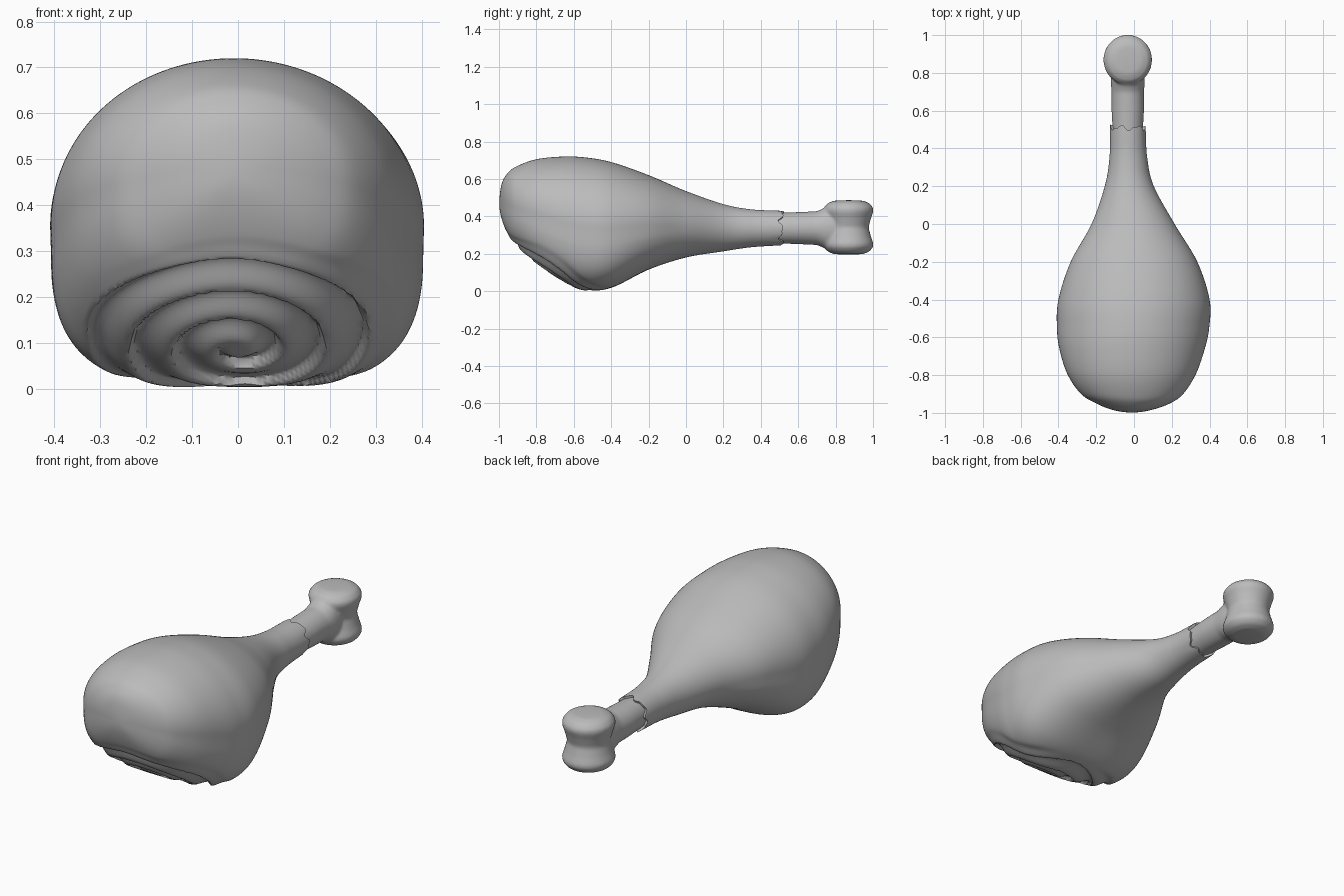
import bpy, bmesh, math
from mathutils import Vector

cube = bpy.data.objects.get("Cube")
if cube:
    bpy.data.objects.remove(cube, do_unlink=True)

grey = bpy.data.materials.new("plain_grey")
grey.use_nodes = True
colour = (0.5, 0.5, 0.5, 1)
grey.diffuse_color = colour
grey.node_tree.nodes["Principled BSDF"].inputs["Base Color"].default_value = colour


def smooth(a, b, t):
    t = min(1, max(0, (t - a) / (b - a)))
    return t * t * (3 - 2 * t)


def catmull(p, t):
    a, b, c, d = p
    return [0.5 * (2 * j + (k - i) * t + (2 * i - 5 * j + 4 * k - l) * t * t
                   + (3 * j - i - 3 * k + l) * t ** 3) for i, j, k, l in zip(a, b, c, d)]


def loft(bm, rings):
    loops = [[bm.verts.new(p) for p in ring] for ring in rings]
    for a, b in zip(loops, loops[1:]):
        for i in range(len(a)):
            j = (i + 1) % len(a)
            bm.faces.new((a[i], a[j], b[j], b[i]))
    bm.faces.new(loops[0])
    bm.faces.new(loops[-1])


def finish(bm, name):
    bmesh.ops.recalc_face_normals(bm, faces=bm.faces[:])
    mesh = bpy.data.meshes.new(name)
    bm.to_mesh(mesh)
    bm.free()
    mesh.materials.append(grey)
    obj = bpy.data.objects.new(name, mesh)
    bpy.context.collection.objects.link(obj)
    bpy.ops.object.select_all(action="DESELECT")
    obj.select_set(True)
    bpy.context.view_layer.objects.active = obj
    return obj


# Meat sections: y, top, bottom, right edge, left edge
stations = [
    (-0.998, 0.47, 0.468, -0.011, -0.01), (-0.985, 0.575, 0.385, -0.11, 0.09),
    (-0.95, 0.635, 0.3, -0.2, 0.19), (-0.9, 0.67, 0.235, -0.28, 0.26),
    (-0.8, 0.705, 0.148, -0.35, 0.325), (-0.67, 0.719, 0.06, -0.393, 0.372),
    (-0.55, 0.716, 0.005, -0.408, 0.398), (-0.4, 0.69, 0.018, -0.4, 0.4),
    (-0.2, 0.62, 0.115, -0.335, 0.335), (0, 0.535, 0.18, -0.225, 0.215),
    (0.2, 0.465, 0.213, -0.155, 0.105), (0.35, 0.437, 0.235, -0.13, 0.07),
    (0.51, 0.43, 0.245, -0.126, 0.061)]

# Rolled cut end: centre and outward direction
cut_centre = Vector((0, -0.7, 0.09))
cut_out = Vector((0, -0.6, -0.8))
cut_up = Vector((0, -0.8, 0.6))


def carve(p, lower):
    rel = p - cut_centre
    u, v = rel.x, rel.dot(cut_up)
    r = math.hypot(u, v)
    weight = lower * (1 - smooth(0.29, 0.36, r)) * smooth(-0.12, -0.06, rel.dot(cut_out))
    turn = (r / 0.095 - math.atan2(v, u) / math.tau) % 1
    groove = smooth(0.1, 0.75, turn) * (1 - smooth(0.85, 1, turn))
    return p - cut_out * (0.022 * weight * groove * smooth(0.02, 0.06, r))


def section(row):
    y, top, bottom, right, left = row
    cx, cz = (right + left) / 2, (top + bottom) / 2
    rx, rz = (left - right) / 2, (top - bottom) / 2
    ring = []
    for i in range(256):
        a = math.tau * i / 256
        c, s = math.cos(a), math.sin(a)
        n = 2 + 1.3 * (1 - smooth(-0.5, 0.1, y)) * smooth(0, 0.35, -s)
        k = (abs(c) ** n + abs(s) ** n) ** (-1 / n)
        ragged = 0.011 * math.cos(6 * a + 0.6) + 0.006 * math.sin(11 * a)
        p = Vector((cx + rx * k * c, y + ragged * smooth(0.4, 0.51, y), cz + rz * k * s))
        ring.append(carve(p, smooth(0, 0.3, -s)))
    return ring


# Meat, rounded at the nose and ragged where it meets the bone
y, top, bottom, right, left = stations[1]
last = [2 * b - a for a, b in zip(stations[-2], stations[-1])]
padded = [(y, bottom, top, left, right)] + stations + [last]
rings = []
for i in range(len(stations) - 1):
    rings += [section(catmull(padded[i:i + 4], t / 14)) for t in range(14)]
rings.append(section(stations[-1]))
middle = Vector((-0.033, 0, 0.337))
rings.append([Vector((middle.x + (p.x - middle.x) * 0.85, p.y - 0.004,
                      middle.z + (p.z - middle.z) * 0.85)) for p in rings[-1]])
bm = bmesh.new()
loft(bm, rings)
finish(bm, "meat")
bpy.ops.object.shade_smooth_by_angle(angle=math.radians(50))

# Bone: shaft flaring into an upright spool-shaped knuckle
bm = bmesh.new()
shaft = [(0.4, 0.075, 0.078), (0.6, 0.086, 0.086), (0.7, 0.086, 0.09),
         (0.75, 0.09, 0.112), (0.79, 0.09, 0.125), (0.85, 0.07, 0.1)]
angles = [math.tau * i / 48 for i in range(48)]
loft(bm, [[(-0.033 + rx * math.cos(a), y, 0.337 + rz * math.sin(a)) for a in angles]
          for y, rx, rz in shaft])
spool = [(0.03, 0.145), (0.075, 0.143), (0.108, 0.13), (0.128, 0.105),
         (0.129, 0.085), (0.117, 0.05), (0.104, 0)]
spool += [(r, -h) for r, h in reversed(spool[:-1])]
loft(bm, [[(-0.033 + r * math.cos(a), 0.869 + r * 1.03 * math.sin(a), 0.341 + h)
           for a in angles] for r, h in spool])
bone = finish(bm, "bone")
remesh = bone.modifiers.new("blend", "REMESH")
remesh.mode = "VOXEL"
remesh.voxel_size = 0.008
remesh.use_smooth_shade = True
relax = bone.modifiers.new("relax", "SMOOTH")
relax.factor = 0.5
relax.iterations = 10
bpy.ops.object.shade_smooth()
